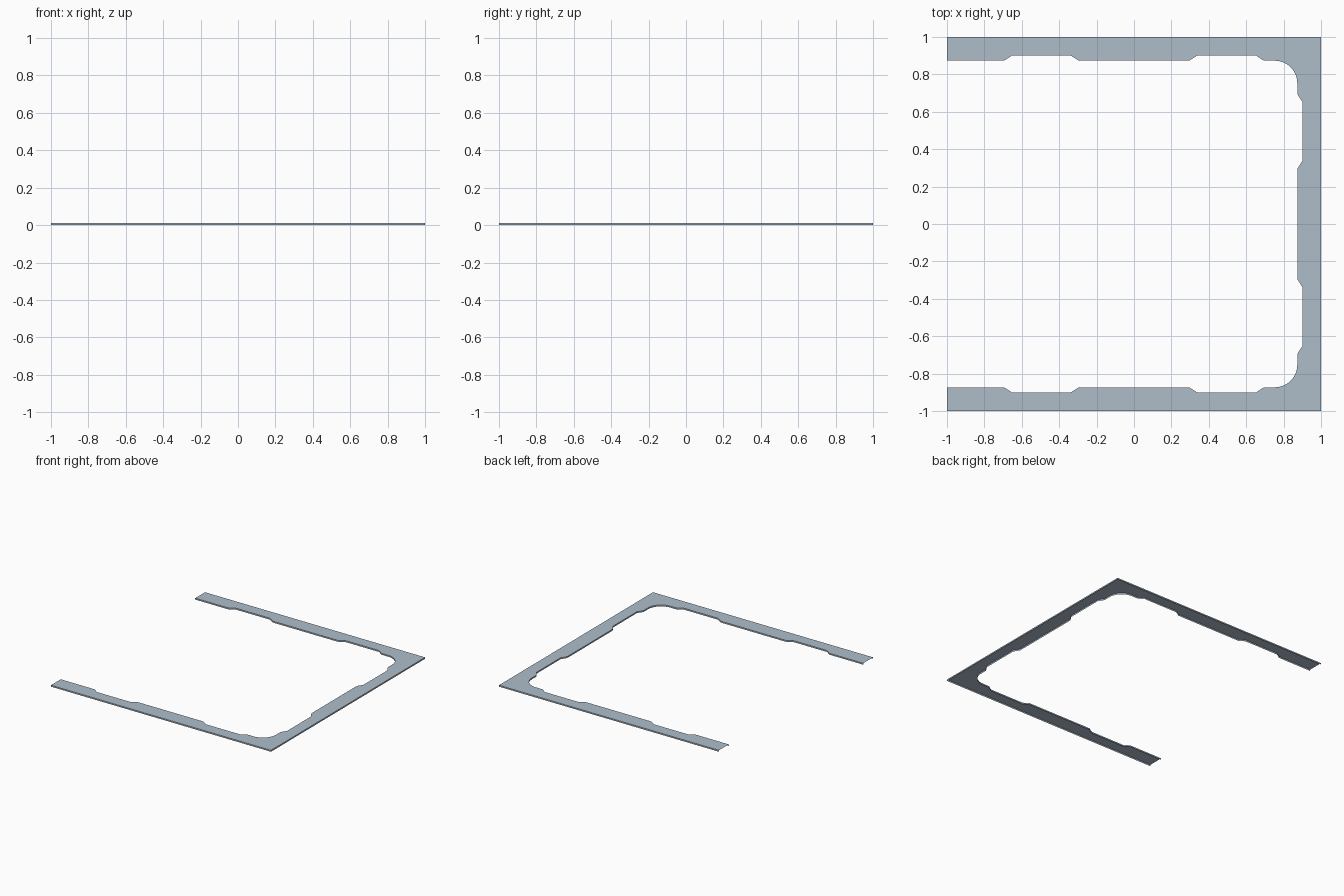
import bpy, bmesh
from math import sin, cos, pi

if "Cube" in bpy.data.objects:
    bpy.data.objects.remove(bpy.data.objects["Cube"])

H = 0.012           # trim thickness
INNER, NOTCH = 0.873, 0.902
R = 0.12            # inner corner radius
SEGS = 10

# Stations along one side: two shallow notches with sloped ends
SIDE = [(-0.695, INNER), (-0.65, NOTCH), (-0.34, NOTCH), (-0.295, INNER),
        (0.295, INNER), (0.34, NOTCH), (0.65, NOTCH), (0.695, INNER)]


def corner():
    """Rounded inner corner, from the upper arm to the right-hand side."""
    c = INNER - R
    return [(c + R * sin(i * pi / 2 / SEGS), c + R * cos(i * pi / 2 / SEGS))
            for i in range(SEGS + 1)]


# Upper half of the inner edge, then mirrored across y = 0
half = [(-1, INNER)] + SIDE + corner() + [(d, t) for t, d in reversed(SIDE[4:])]
inner = half + [(x, -y) for x, y in reversed(half)]
outline = inner + [(-1, -1), (1, -1), (1, 1), (-1, 1)]

# Top face
bm = bmesh.new()
top = bm.faces.new([bm.verts.new((x, y, H)) for x, y in outline])
top.normal_update()
if top.normal.z < 0:
    top.normal_flip()

# Side walls, left open underneath and at the two cut ends
rim = [e for e in bm.edges if not all(v.co.x < -0.999 for v in e.verts)]
walls = bmesh.ops.extrude_edge_only(bm, edges=rim)["geom"]
for v in walls:
    if isinstance(v, bmesh.types.BMVert):
        v.co.z = 0
bmesh.ops.recalc_face_normals(bm, faces=bm.faces)
top = max(bm.faces, key=lambda f: f.calc_center_median().z)
if top.normal.z < 0:
    bmesh.ops.reverse_faces(bm, faces=bm.faces)

mesh = bpy.data.meshes.new("frame_trim")
bm.to_mesh(mesh)
bm.free()
obj = bpy.data.objects.new("frame_trim", mesh)
bpy.context.collection.objects.link(obj)

# Blue-grey metal
mat = bpy.data.materials.new("blue_grey")
mat.diffuse_color = (0.42, 0.51, 0.59, 1)
mat.use_nodes = True
mat.node_tree.nodes["Principled BSDF"].inputs["Base Color"].default_value = mat.diffuse_color
mesh.materials.append(mat)

# Smooth the rounded corners, keep the notches crisp
bpy.context.view_layer.objects.active = obj
obj.select_set(True)
bpy.ops.object.shade_smooth_by_angle(angle=pi / 9)
